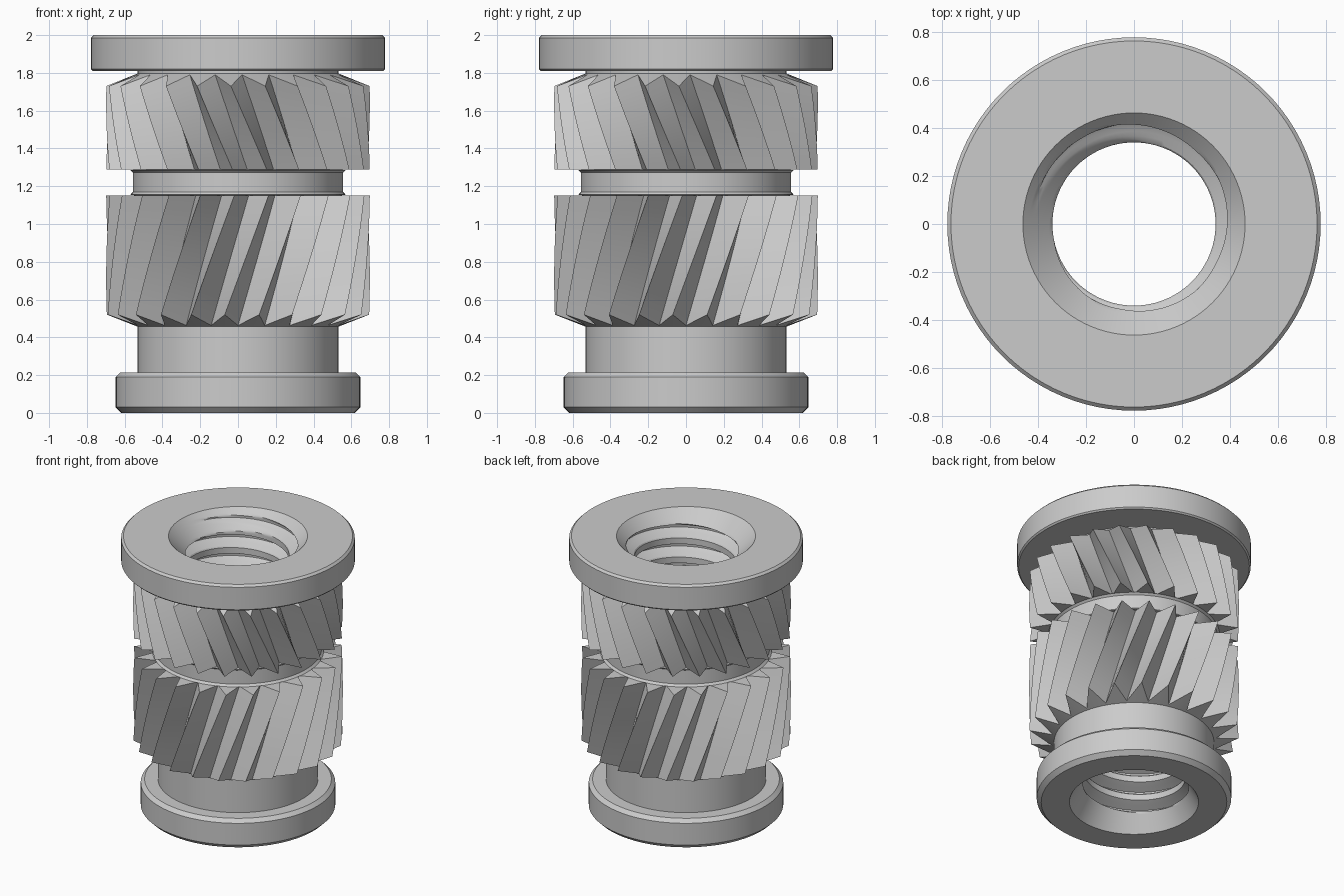
import bpy, bmesh
from math import pi, sin, cos, radians

SEGS = 96          # facets around the turned parts
TEETH = 24         # knurl teeth per band
PITCH = 0.14       # thread pitch
FINE = 16          # thread rows per pitch

cube = bpy.data.objects.get("Cube")
if cube:
    bpy.data.objects.remove(cube, do_unlink=True)

metal = bpy.data.materials.new("grey metal")
metal.use_nodes = True
GREY = (0.6, 0.6, 0.6, 1)
metal.diffuse_color = GREY
metal.node_tree.nodes["Principled BSDF"].inputs["Base Color"].default_value = GREY


def add_grid(bm, rows):
    """Skin neighbouring rows of points with quads."""
    grid = [[bm.verts.new(p) for p in row] for row in rows]
    for a, b in zip(grid, grid[1:]):
        for i in range(len(a) - 1):
            bm.faces.new((a[i], a[i + 1], b[i + 1], b[i]))


def finish(bm, name):
    """Weld the skin, turn it outward and make a shaded object."""
    bmesh.ops.remove_doubles(bm, verts=bm.verts, dist=0.00005)
    bmesh.ops.recalc_face_normals(bm, faces=bm.faces)
    mesh = bpy.data.meshes.new(name)
    bm.to_mesh(mesh)
    bm.free()
    mesh.materials.append(metal)
    obj = bpy.data.objects.new(name, mesh)
    bpy.context.collection.objects.link(obj)
    bpy.ops.object.select_all(action='DESELECT')
    obj.select_set(True)
    bpy.context.view_layer.objects.active = obj
    bpy.ops.object.shade_smooth_by_angle(angle=radians(30))


def polar(r, a, z):
    return (r * cos(a), r * sin(a), z)


# Turned sleeve: foot collar, neck, groove and top flange
outer = [(0.43, 0), (0.618, 0), (0.648, 0.03), (0.648, 0.19), (0.622, 0.215),
         (0.533, 0.215), (0.533, 1.15), (0.57, 1.155), (0.556, 1.17),
         (0.556, 1.272), (0.57, 1.285), (0.533, 1.29), (0.533, 1.81),
         (0.768, 1.81), (0.778, 1.82), (0.778, 1.985), (0.763, 2), (0.463, 2)]
angles = [2 * pi * i / SEGS for i in range(SEGS + 1)]
body = bmesh.new()
add_grid(body, [[polar(r, a, z) for a in angles] for r, z in outer])


# Threaded bore with countersunk ends; the thread runs out above the lower one
def bore_point(step, a):
    z = (step / FINE - 1) * PITCH + PITCH * a / (2 * pi)
    z = min(max(z, 0), 2)
    wave = abs((step / FINE) % 1 - 0.55)
    depth = 0.08 * min(max((0.32 - wave) / 0.25, 0), 1)
    depth *= min(max((z - 0.1) / 0.05, 0), 1)
    r = max(0.34 + depth, 0.463 - (2 - z), 0.43 - 0.6 * z)
    return polar(r, a, z)


steps = FINE * (int(2 / PITCH) + 2) + 1
add_grid(body, [[bore_point(s, a) for a in angles] for s in range(steps)])
finish(body, "threaded_sleeve")


# Knurled bands: V-shaped teeth that twist with height
def knurl(name, tip_low, root_low, tip_high, root_high, core_low, core_high,
          twist, phase):
    tip, root, core, levels = 0.698, 0.548, 0.525, 8
    bm = bmesh.new()

    def ring(tip_z, root_z, tip_r, root_r):
        row = []
        for i in range(2 * TEETH + 1):
            z, r = (tip_z, tip_r) if i % 2 else (root_z, root_r)
            a = -pi / 2 + phase + pi * i / TEETH + twist * (z - root_low)
            row.append(polar(r, a, z))
        return row

    rows = [ring(core_low, core_low, core, core)]
    for k in range(levels + 1):
        t = k / levels
        rows.append(ring(tip_low + t * (tip_high - tip_low),
                         root_low + t * (root_high - root_low), tip, root))
    rows.append(ring(core_high, core_high, core, core))
    rows.append(rows[0])
    add_grid(bm, rows)
    finish(bm, name)


knurl("lower_knurl", 0.52, 0.463, 1.152, 1.152, 0.454, 1.152, 0.53, 0)
knurl("upper_knurl", 1.288, 1.288, 1.73, 1.79, 1.288, 1.8,
      -0.62, 0.04 + 0.62 * 0.502)
